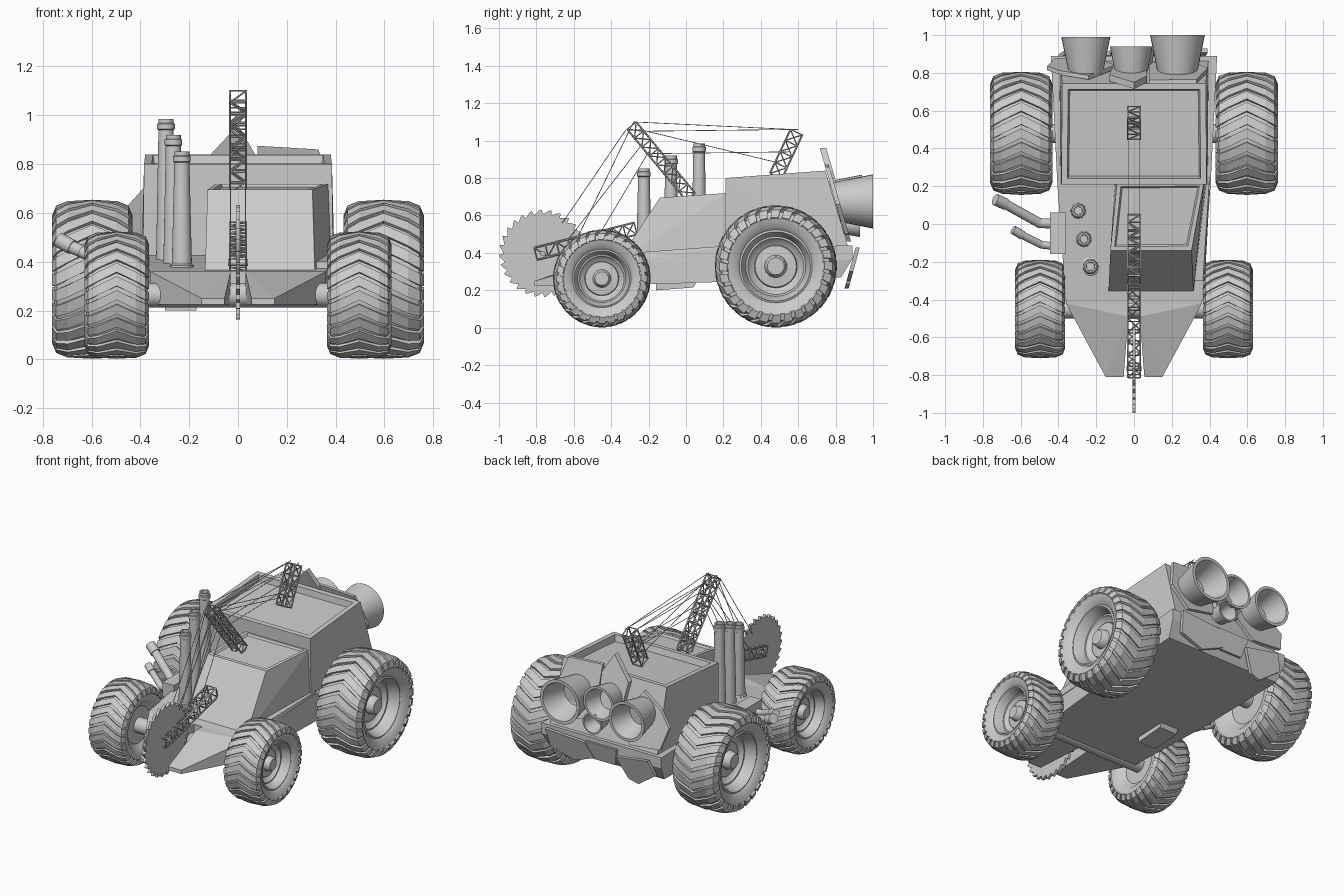
import bpy, bmesh, math
from mathutils import Vector, Matrix

if "Cube" in bpy.data.objects:
    bpy.data.objects.remove(bpy.data.objects["Cube"])

def finish(name, bm, smooth=False):
    bmesh.ops.recalc_face_normals(bm, faces=bm.faces[:])
    me = bpy.data.meshes.new(name)
    bm.to_mesh(me)
    bm.free()
    if smooth:
        me.shade_smooth()
        me.set_sharp_from_angle(angle=math.radians(35))
    ob = bpy.data.objects.new(name, me)
    bpy.context.collection.objects.link(ob)
    return ob

def hull(name, pts, inset=None):
    """Convex block; inset=(width, depth) sinks a panel into its top face."""
    bm = bmesh.new()
    for p in pts:
        bm.verts.new(p)
    bmesh.ops.convex_hull(bm, input=bm.verts[:])
    bmesh.ops.dissolve_limit(bm, angle_limit=0.02, verts=bm.verts[:], edges=bm.edges[:])
    bmesh.ops.recalc_face_normals(bm, faces=bm.faces[:])
    if inset:
        top = max(bm.faces, key=lambda f: f.normal.z * f.calc_area())
        bmesh.ops.inset_region(bm, faces=[top], thickness=inset[0])
        bmesh.ops.inset_region(bm, faces=[top], thickness=0.012, depth=-inset[1])
    return finish(name, bm)

def plate(name, outline, plane, t=0.022):
    """Thin panel: (x, z) outline on a leaning plane y = plane(z)."""
    pts = [(x, plane(z) + o, z) for x, z in outline for o in (0, t)]
    return hull(name, pts)

def rod(bm, a, b, r, seg=6, r2=None):
    a, b = Vector(a), Vector(b)
    d = b - a
    m = Matrix.Translation((a + b) / 2) @ d.to_track_quat('Z', 'Y').to_matrix().to_4x4()
    bmesh.ops.create_cone(bm, cap_ends=True, segments=seg, radius1=r,
                          radius2=r if r2 is None else r2, depth=d.length, matrix=m)

def lathe(bm, profile, seg, matrix):
    """Spin (radius, height) points round local z."""
    rings = [[bm.verts.new(matrix @ Vector((r * math.cos(2 * math.pi * i / seg),
                                            r * math.sin(2 * math.pi * i / seg), h)))
              for i in range(seg)] for r, h in profile]
    for A, B in zip(rings, rings[1:]):
        for i in range(seg):
            j = (i + 1) % seg
            bm.faces.new((A[i], A[j], B[j], B[i]))
    bmesh.ops.remove_doubles(bm, verts=bm.verts[:], dist=1e-5)

# ---- wheels: tyre, rim and chevron lugs ----
TYRE = [(0, -.10), (.15, -.10), (.185, -.125), (.205, -.145), (.255, -.157), (.29, -.145), (.306, -.1),
        (.312, 0), (.306, .1), (.29, .145), (.255, .157), (.215, .145), (.195, .125)]
RIM = [(.195, .125), (.185, .13), (.178, .12), (.16, .06), (.15, .06), (.142, .045), (.115, .03),
       (.11, .045), (.06, .05), (.052, .09), (.045, .097), (0, .097)]
LUG = [(0, .327, .305), (.1, .321, .30), (.148, .303, .28), (.165, .262, .25)]

def wheel(name, side, x, y, z, s, lugs=28):
    m = Matrix.Translation((side * x, y, z)) @ Matrix.Rotation(side * math.pi / 2, 4, 'Y') @ Matrix.Scale(s, 4)
    bm = bmesh.new()
    lathe(bm, TYRE + RIM[1:], 48, m)
    finish(name, bm, True)
    bm = bmesh.new()
    pitch = 2 * math.pi / lugs
    for k in range(lugs):
        for h in (-1, 1):
            prev = None
            for n, (u, ro, ri) in enumerate(LUG):
                a = k * pitch + 0.25 * u / .165
                q = []
                for r, da, du in ((ro, -1, 0), (ro, 1, 0), (ri, 1, .015), (ri, -1, .015)):
                    t = a + da * pitch * .35
                    uu = h * (u - (du if n > 1 else 0))
                    q.append(bm.verts.new((side * x + uu * s, y + r * s * math.cos(t), z + r * s * math.sin(t))))
                if prev:
                    for i in range(4):
                        bm.faces.new((prev[i], prev[(i + 1) % 4], q[(i + 1) % 4], q[i]))
                if n in (0, len(LUG) - 1):
                    bm.faces.new(q)
                prev = q
    finish(name + "_tread", bm)

for side, tag in ((1, "right"), (-1, "left")):
    wheel("rear_wheel_" + tag, side, .597, .48, .328, 1.0)
    wheel("front_wheel_" + tag, side, .497, -.45, .263, .8)
for tag, y, z, w in (("rear", .48, .328, .52), ("front", -.45, .263, .42)):
    bm = bmesh.new()
    rod(bm, (-w, y, z), (w, y, z), .05, 16)
    finish(tag + "_axle", bm, True)

# ---- chassis and split nose ----
hull("chassis", [(s * x, y, z) for s in (1, -1) for x, y, z in (
    (.36, -.42, .225), (.36, -.42, .36), (.405, .2, .245), (.405, .2, .425),
    (.42, .83, .27), (.44, .89, .37), (.44, .89, .44))])
for s, tag in ((1, "right"), (-1, "left")):
    hull("nose_" + tag, [(s * x, y, z) for x, y, z in (
        (.055, -.81, .225), (.15, -.81, .225), (.055, -.81, .25), (.15, -.81, .25), (.03, -.42, .225),
        (.36, -.42, .225), (.03, -.49, .36), (.03, -.42, .36), (.36, -.42, .36))])
hull("belly_plate", [(x, y, z) for x in (-.3, -.17) for y, z in ((-.16, .2), (.04, .215), (-.16, .25), (.06, .25))])
hull("exhaust_bracket", [(x, y, z) for x in (-.445, -.36) for y in (-.16, .06) for z in (.3, .43)])

# ---- hood and engine box with sunken tops ----
hull("hood", [(-.135, -.36, .36), (.315, -.36, .36), (.385, .22, .36), (-.1, .22, .36),
              (-.125, -.14, .695), (.305, -.14, .695), (.37, .22, .72), (-.09, .22, .72)], (.03, .012))
hull("engine_box", [(s * x, y, z) for s in (1, -1) for x, y, z in (
    (.39, .21, .40), (.395, .87, .42), (.385, .21, .80), (.38, .745, .84))], (.045, .04))
hull("side_skirt", [(x, y, z) for x, y, z in (
    (.30, -.3, .35), (.375, -.3, .35), (.30, -.3, .40), (.365, -.3, .40),
    (.3, .25, .35), (.405, .25, .35), (.3, .25, .44), (.40, .25, .44))])

# ---- loose armour panels at the back ----
def upper(z):
    return .75 + (.84 - z) * .29
def lower(z):
    return .845 + (z - .2) * .27
plate("back_panel_centre", [(-.13, .82), (0, .96), (.07, .84), (.06, .6), (-.1, .58)], upper, .035)
plate("back_panel_right", [(.08, .875), (.33, .86), (.39, .66), (.3, .5), (.08, .55)], upper)
plate("back_panel_left", [(-.38, .71), (-.46, .62), (-.42, .48), (-.2, .46), (-.1, .6), (-.24, .79)], upper)
plate("rear_bumper_left", [(-.36, .41), (-.12, .37), (-.19, .23), (-.26, .21), (-.40, .31)], lower)
plate("rear_bumper_right", [(.05, .31), (.1, .41), (.39, .43), (.37, .3), (.2, .25)], lower)
plate("rear_bumper_centre", [(-.13, .42), (.1, .42), (.06, .3), (-.1, .3)], lower, .015)

# ---- rear thrusters, hollow cones ----
for i, (x, z, r, y0, y1) in enumerate(((.23, .675, .145, .77, 1.0), (-.255, .67, .13, .79, .99),
                                       (-.015, .705, .113, .76, .94), (.04, .555, .07, .8, .93))):
    bm = bmesh.new()
    L = y1 - y0
    prof = [(0, 0), (r * .68, 0), (r, L), (r * .86, L), (r * .82, L - .015), (r * .55, L * .3), (0, L * .3)]
    lathe(bm, prof, 32, Matrix.Translation((x, y0, z)) @ Matrix.Rotation(-math.pi / 2, 4, 'X'))
    finish("thruster_%d" % (i + 1), bm, True)

# ---- upright exhaust stacks ----
for i, (x, y, top) in enumerate(((-.295, .07, .985), (-.265, -.08, .92), (-.23, -.225, .852))):
    bm = bmesh.new()
    h = top - .36
    lathe(bm, [(.05, 0), (.05, .025), (.041, .03), (.031, h - .045), (.036, h - .042), (.036, h - .02),
               (.031, h - .017), (.031, h), (.022, h), (.02, h - .1), (0, h - .1)], 24,
          Matrix.Translation((x, y, .36)))
    finish("exhaust_stack_%d" % (i + 1), bm, True)

# ---- bent side exhausts ----
for i, pts in enumerate((((-.40, 0, .37), (-.50, .005, .38), (-.68, .105, .46), (-.735, .13, .49)),
                         ((-.40, -.12, .36), (-.49, -.11, .37), (-.59, -.06, .42), (-.64, -.03, .44)))):
    r = .026 - .006 * i
    bm = bmesh.new()
    rod(bm, pts[0], pts[1], r, 20)
    rod(bm, pts[1], pts[2], r, 20)
    rod(bm, pts[2], pts[3], r * 1.2, 20)
    bmesh.ops.create_uvsphere(bm, u_segments=20, v_segments=10, radius=r, matrix=Matrix.Translation(pts[1]))
    finish("side_exhaust_%d" % (i + 1), bm, True)

# ---- lattice booms ----
def lattice(name, a, b, w, d, bays, r=.005):
    a, b = Vector(a), Vector(b)
    X = Vector((w / 2, 0, 0))
    N = (b - a).normalized().cross(Vector((1, 0, 0))) * d / 2
    corners = [X + N, X - N, -X - N, -X + N]
    bm = bmesh.new()
    for i, c in enumerate(corners):
        e = corners[(i + 1) % 4]
        rod(bm, a + c, b + c, r)
        for k in range(bays + 1):
            p = a.lerp(b, k / bays)
            rod(bm, p + c, p + e, r * .75, 5)
            if k < bays:
                q = a.lerp(b, (k + 1) / bays)
                s, t = (c, e) if k % 2 else (e, c)
                rod(bm, p + s, q + t, r * .75, 5)
    finish(name, bm)

lattice("main_boom", (0, .025, .70), (0, -.29, 1.08), .066, .062, 8)
lattice("rear_mast", (0, .48, .81), (0, .59, 1.045), .066, .07, 4)
lattice("saw_arm", (0, -.27, .53), (0, -.805, .395), .066, .066, 9)

# ---- cables ----
bm = bmesh.new()
for a, b in (((-.32, 1.06), (-.66, .56)), ((-.235, .98), (-.63, .47)), ((-.28, 1.1), (-.58, .48)),
             ((-.2, .94), (-.45, .52)), ((-.28, 1.1), (.56, 1.06)), ((-.25, 1.05), (.6, 1.06)),
             ((-.22, .93), (.55, .94)), ((-.25, 1.06), (.5, .88))):
    for x in (-.03, .03):
        rod(bm, (x, *a), (x, *b), .0022, 5)
finish("cables", bm)

# ---- circular saw ----
bm = bmesh.new()
TEETH, cy, cz = 28, -.765, .397
rim = []
for k in range(TEETH):
    for f, r in ((0, .21), (.15, .235), (.4, .229)):
        t = 2 * math.pi * (k + f) / TEETH
        rim.append((cy + r * math.cos(t), cz + r * math.sin(t)))
L, R = ([bm.verts.new((x, y, z)) for y, z in rim] for x in (-.009, .009))
cl, cr = bm.verts.new((-.009, cy, cz)), bm.verts.new((.009, cy, cz))
for i in range(len(rim)):
    j = (i + 1) % len(rim)
    bm.faces.new((L[i], L[j], R[j], R[i]))
    bm.faces.new((cl, L[i], L[j]))
    bm.faces.new((cr, R[i], R[j]))
finish("saw_blade", bm)
bm = bmesh.new()
rod(bm, (-.04, cy, cz), (.04, cy, cz), .014, 12)
finish("saw_axle", bm, True)
